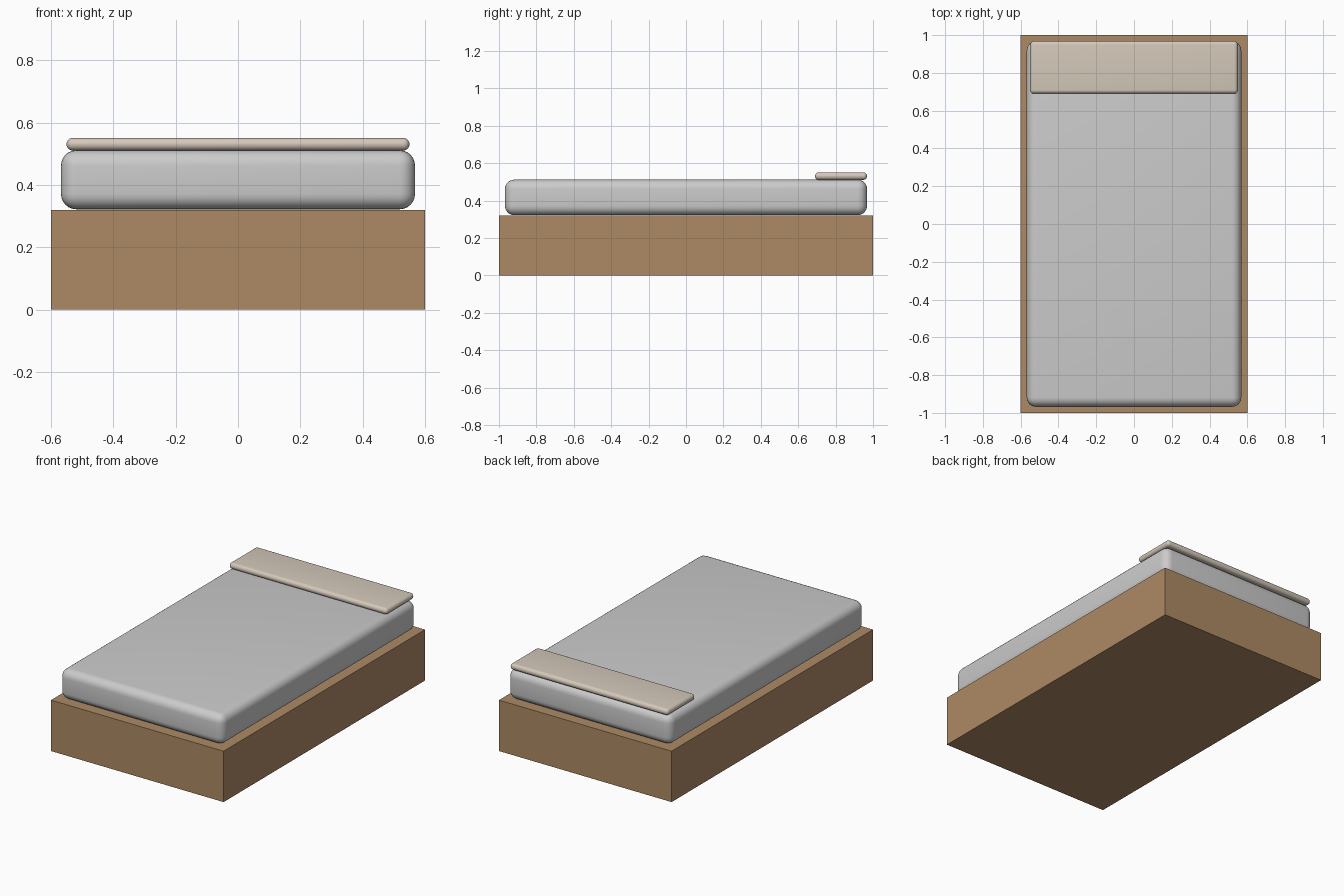
import bpy

if "Cube" in bpy.data.objects:
    bpy.data.objects.remove(bpy.data.objects["Cube"])


def box(name, x, y, z, color=None, radius=0, segments=6):
    """Box spanning the given (min, max) ranges, with optional rounded edges."""
    spans = (x, y, z)
    bpy.ops.mesh.primitive_cube_add(size=1, location=[(a + b) / 2 for a, b in spans])
    ob = bpy.context.object
    ob.name = name
    ob.scale = [b - a for a, b in spans]
    bpy.ops.object.transform_apply(location=False, rotation=False, scale=True)
    if radius:
        bevel = ob.modifiers.new("rounded_edges", 'BEVEL')
        bevel.width = radius
        bevel.segments = segments
        bevel.limit_method = 'NONE'
        bpy.ops.object.modifier_apply(modifier=bevel.name)
        bpy.ops.object.shade_smooth_by_angle()
    if color:
        mat = bpy.data.materials.new(name + "_material")
        mat.diffuse_color = color
        mat.use_nodes = True
        mat.node_tree.nodes["Principled BSDF"].inputs["Base Color"].default_value = mat.diffuse_color
        ob.data.materials.append(mat)
    return ob


# Solid wooden bed base
box("bed_base", (-0.6, 0.6), (-1, 1), (0, 0.32), (0.42, 0.255, 0.13, 1))

# Grey mattress with soft edges
box("mattress", (-0.568, 0.568), (-0.968, 0.968), (0.322, 0.512), radius=0.05)

# Thin full-width pillow at the head end
box("pillow", (-0.55, 0.55), (0.69, 0.968), (0.511, 0.551),
    (0.66, 0.58, 0.49, 1), radius=0.0195)
